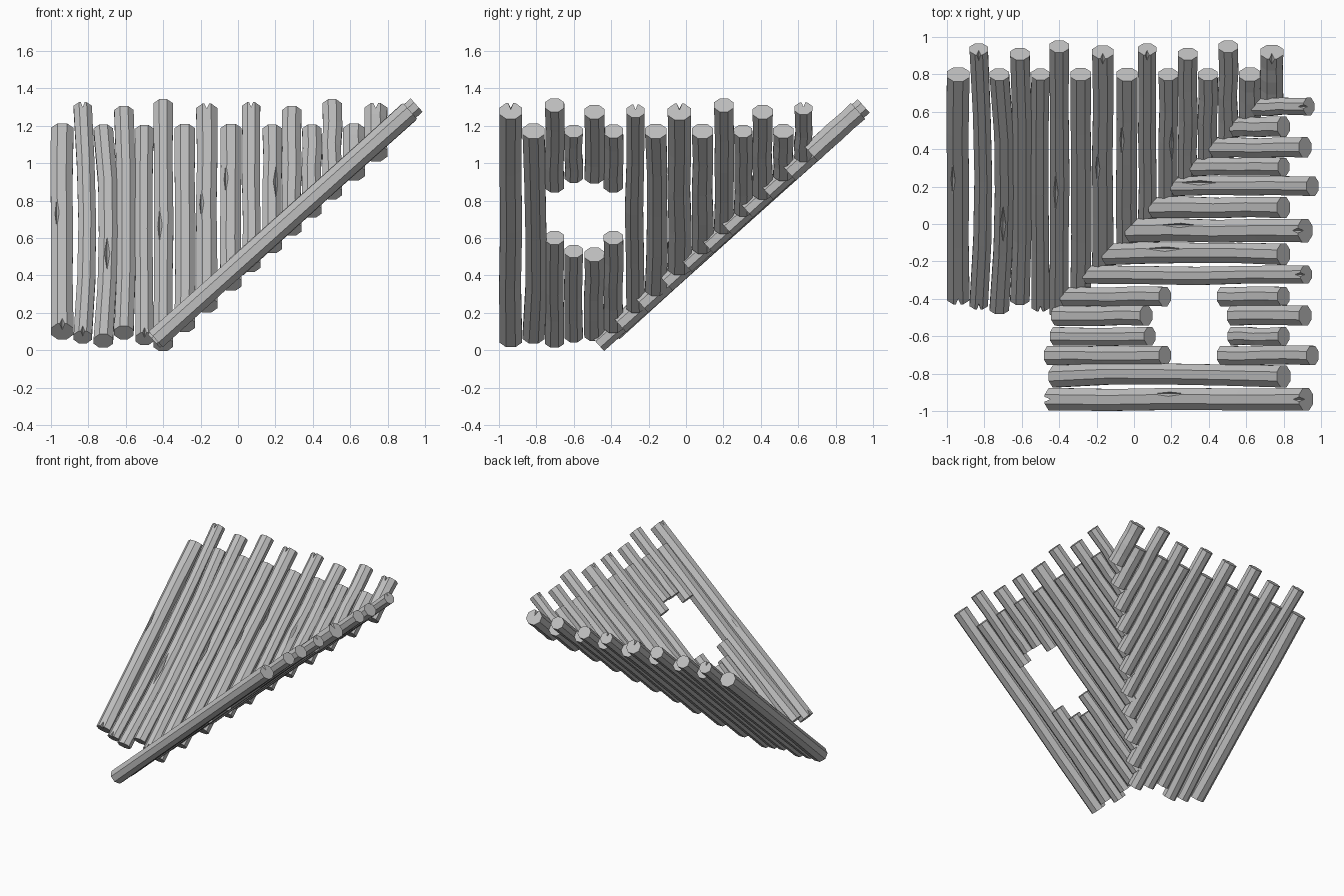
import bpy, bmesh, math, random
from mathutils import Vector

random.seed(4)
cube = bpy.data.objects.get("Cube")
if cube:
    bpy.data.objects.remove(cube, do_unlink=True)

# One weathered wood colour
wood = bpy.data.materials.new("grey_wood")
wood.use_nodes = True
GREY = (0.52, 0.52, 0.52, 1)
wood.diffuse_color = GREY
wood.node_tree.nodes["Principled BSDF"].inputs["Base Color"].default_value = GREY

PITCH = math.atan(0.8975)
BASE = 0.453          # roof height at the middle of the valley
SIDES, RINGS = 8, 5


def placer(side):
    """Map (across, along, out of the roof) to world space for one roof slope."""
    def place(across, along, out):
        run = along - out * math.sin(PITCH)
        z = BASE + along * math.tan(PITCH) + out * math.cos(PITCH)
        return Vector((across, run, z)) if side == "back" else Vector((run, across, z))
    return place


def make_object(name, bm):
    bmesh.ops.recalc_face_normals(bm, faces=bm.faces)
    mesh = bpy.data.meshes.new(name)
    bm.to_mesh(mesh)
    bm.free()
    mesh.materials.append(wood)
    obj = bpy.data.objects.new(name, mesh)
    bpy.context.collection.objects.link(obj)
    return obj


def cutter(points):
    bm = bmesh.new()
    for p in points:
        bm.verts.new(p)
    bmesh.ops.convex_hull(bm, input=bm.verts)
    obj = make_object("cutter", bm)
    obj.hide_render = True
    return obj


def notch(place, across, end, outward, r):
    """Split in the end of a log."""
    far, tip, w = end + outward * 0.02, end - outward * 0.05, r * 0.5
    return cutter([place(across - w, far, r * 1.4), place(across + w, far, r * 1.4),
                   place(across, far, -r * 0.3), place(across, tip, r * 1.4)])


def crack(place, across, along, r):
    """Long diamond split in the upper face of a log."""
    h, w, half = r * 1.2, 0.024, 0.16
    return cutter([place(across, along - half, h), place(across, along + half, h),
                   place(across - w, along, h), place(across + w, along, h),
                   place(across, along, r * 0.4)])


def log(name, place, across, start, end, r, bend=0, cracks=(), notches=()):
    # Slightly crooked octagonal trunk
    bm = bmesh.new()
    rings = []
    for i in range(RINGS):
        t = i / (RINGS - 1)
        inner = 0 < i < RINGS - 1
        mid = across + bend * math.sin(math.pi * t)
        mid += random.uniform(-0.004, 0.004) if inner else 0
        size = r * 1.06 * (random.uniform(0.95, 1.0) if inner else 1)
        ring = []
        for k in range(SIDES):
            a = math.tau * (k + 0.5) / SIDES
            point = place(mid + size * math.cos(a), start + (end - start) * t,
                          size * 0.93 * math.sin(a))
            ring.append(bm.verts.new(point))
        rings.append(ring)
    for low, high in zip(rings, rings[1:]):
        for k in range(SIDES):
            n = (k + 1) % SIDES
            bm.faces.new((low[k], low[n], high[n], high[k]))
    bm.faces.new(rings[0])
    bm.faces.new(rings[-1])
    obj = make_object(name, bm)

    # Carve splits
    tools = [crack(place, across + off, along, r) for off, along in cracks]
    if "top" in notches:
        tools.append(notch(place, across, end, 1, r))
    if "foot" in notches:
        tools.append(notch(place, across, start, -1, r))
    for tool in tools:
        mod = obj.modifiers.new("split", "BOOLEAN")
        mod.operation, mod.solver, mod.object = "DIFFERENCE", "EXACT", tool
    if tools:
        deps = bpy.context.evaluated_depsgraph_get()
        obj.data = bpy.data.meshes.new_from_object(obj.evaluated_get(deps))
        obj.modifiers.clear()
        for tool in tools:
            bpy.data.objects.remove(tool, do_unlink=True)
    return obj


SHORT = 0.80
back, right = placer("back"), placer("right")

# Back slope: (centre, radius), long and short logs alternate
back_logs = [(-.94, .062), (-.83, .05), (-.72, .053), (-.61, .053), (-.5, .05), (-.4, .053),
             (-.285, .056), (-.167, .058), (-.037, .058), (.07, .05), (.183, .053),
             (.288, .053), (.395, .053), (.503, .053), (.62, .06), (.737, .063)]
back_long = [.935, .91, .95, .92, .935, .91, .95, .92]
back_feet = [-.393, -.427, -.45, -.4, -.437]
back_bend = {1: .022, 2: .03, 3: .012, 4: -.006}
back_cracks = {0: (-.03, .27), 2: (.02, .03), 5: (-.02, .2), 7: (-.03, .33),
               8: (-.03, .48), 10: (.02, .46)}
back_notches = {0: ["foot"], 1: ["top", "foot"], 4: ["foot"], 7: ["top"],
                9: ["top"], 15: ["top"]}
for i, (x, r) in enumerate(back_logs):
    foot = back_feet[i] if i < len(back_feet) else x - 0.07
    top = back_long[i // 2] if i % 2 else SHORT
    cracks = [back_cracks[i]] if i in back_cracks else []
    log(f"back_slope_log_{i + 1}", back, x, foot, top, r, back_bend.get(i, 0),
        cracks, back_notches.get(i, ()))

# Right slope, with a window opening through four logs
right_logs = [(-.937, .062), (-.815, .06), (-.703, .053), (-.6, .05), (-.49, .055),
              (-.388, .053), (-.27, .05), (-.162, .058), (-.035, .064), (.088, .058),
              (.202, .053), (.305, .05), (.41, .055), (.52, .055), (.628, .048)]
right_long = [.92, .955, .915, .92, .915, .955, .915, .935]
right_feet = [-.44, -.42, -.45, -.42, -.41]
right_bend = {1: .015, 6: -.006, 7: .006}
right_cracks = {0: (.03, .22), 7: (.03, .2), 8: (.03, .28), 10: (.02, .38)}
right_notches = {0: ["top", "foot"], 6: ["top"], 8: ["top"], 14: ["top"]}
opening = {2: (.165, .475), 3: (.085, .53), 4: (.065, .53), 5: (.165, .475)}
for i, (y, r) in enumerate(right_logs):
    foot = right_feet[i] if i < len(right_feet) else y + 0.025
    top = SHORT if i % 2 else right_long[i // 2]
    name = f"right_slope_log_{i + 1}"
    if i in opening:
        sill, head = opening[i]
        log(name + "_below_opening", right, y, foot, sill, r)
        log(name + "_above_opening", right, y, head, top, r)
        continue
    cracks = [right_cracks[i]] if i in right_cracks else []
    log(name, right, y, foot, top, r, right_bend.get(i, 0), cracks, right_notches.get(i, ()))
